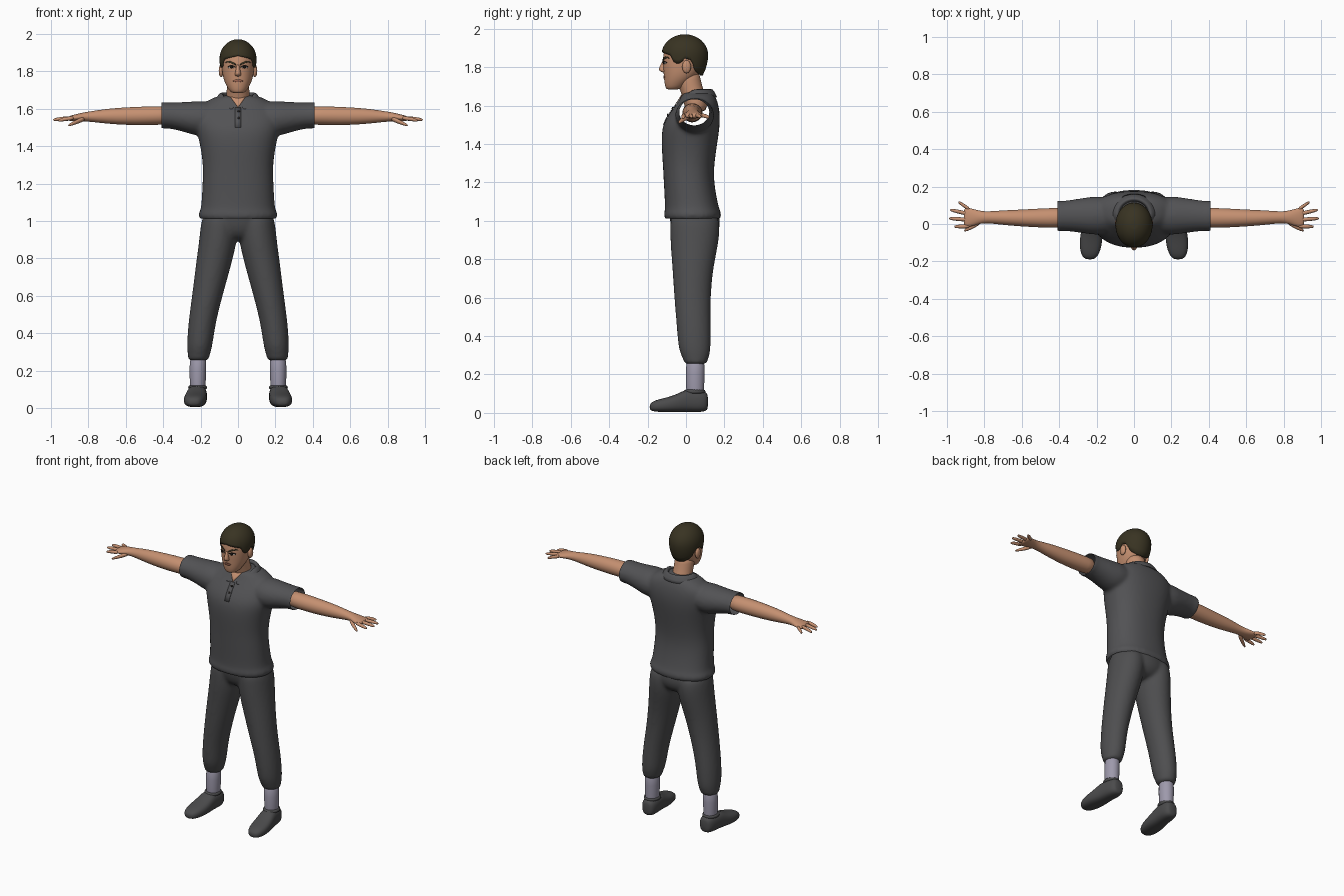
import bpy, bmesh, math
from mathutils import Vector
from mathutils.bvhtree import BVHTree

if "Cube" in bpy.data.objects:
    bpy.data.objects.remove(bpy.data.objects["Cube"])


def material(name, r, g, b):
    m = bpy.data.materials.new(name)
    m.use_nodes = True
    m.diffuse_color = (r, g, b, 1)
    bsdf = m.node_tree.nodes["Principled BSDF"]
    bsdf.inputs["Base Color"].default_value = (r, g, b, 1)
    bsdf.inputs["Roughness"].default_value = 0.8
    return m


SKIN = material("skin", 0.56, 0.28, 0.165)
HAIR = material("dark brown hair", 0.04, 0.033, 0.016)
SHIRT = material("shirt grey", 0.085, 0.085, 0.09)
PANTS = material("trouser grey", 0.077, 0.077, 0.08)
SHOE = material("shoe grey", 0.07, 0.07, 0.072)
SOCK = material("pale sock", 0.34, 0.32, 0.41)
DARK = material("near black", 0.015, 0.012, 0.01)
WHITE = material("eye white", 0.55, 0.5, 0.46)
LIP = material("lip", 0.36, 0.14, 0.09)


def finish(bm, name, mat, subsurf=0):
    bmesh.ops.recalc_face_normals(bm, faces=bm.faces)
    for f in bm.faces:
        f.smooth = True
    me = bpy.data.meshes.new(name)
    bm.to_mesh(me)
    bm.free()
    me.materials.append(mat)
    ob = bpy.data.objects.new(name, me)
    bpy.context.collection.objects.link(ob)
    if subsurf:
        ob.modifiers.new("Subdivision", "SUBSURF").levels = subsurf
        ob.modifiers["Subdivision"].render_levels = subsurf
    return ob


def loft(name, mat, axis, rings, sides=16, power=2.0, subsurf=1):
    """Rings are (position on axis, centre a, centre b, radius a, radius b)."""
    bm = bmesh.new()
    loops = []
    for p, ca, cb, ra, rb in rings:
        loop = []
        for i in range(sides):
            t = 2 * math.pi * i / sides
            c, s = math.cos(t), math.sin(t)
            a = ca + ra * math.copysign(abs(c) ** (2 / power), c)
            b = cb + rb * math.copysign(abs(s) ** (2 / power), s)
            co = {"x": (p, a, b), "y": (a, p, b), "z": (a, b, p)}[axis]
            loop.append(bm.verts.new(co))
        loops.append(loop)
    for lo, hi in zip(loops, loops[1:]):
        for i in range(sides):
            j = (i + 1) % sides
            bm.faces.new((lo[i], lo[j], hi[j], hi[i]))
    bm.faces.new(loops[0])
    bm.faces.new(loops[-1])
    return finish(bm, name, mat, subsurf)


def ball(name, mat, centre, radii):
    bm = bmesh.new()
    bmesh.ops.create_uvsphere(bm, u_segments=16, v_segments=10, radius=1)
    for v in bm.verts:
        v.co = Vector([c + r * k for c, r, k in zip(centre, radii, v.co)])
    return finish(bm, name, mat)


def evaluated(ob):
    dg = bpy.context.evaluated_depsgraph_get()
    return bpy.data.meshes.new_from_object(ob.evaluated_get(dg))


def fuse(base, extras, cuts, voxel=0.011):
    """Join closed lofts into one soft skin, then trim open ends."""
    for e in extras:
        m = base.modifiers.new("Join", "BOOLEAN")
        m.operation, m.object, m.solver = "UNION", e, "EXACT"
    r = base.modifiers.new("Skin", "REMESH")
    r.mode, r.voxel_size = "VOXEL", voxel
    s = base.modifiers.new("Soften", "SMOOTH")
    s.factor, s.iterations = 0.5, 5
    me = evaluated(base)
    base.modifiers.clear()
    bm = bmesh.new()
    bm.from_mesh(me)
    for co, no in cuts:
        bmesh.ops.bisect_plane(bm, geom=bm.verts[:] + bm.edges[:] + bm.faces[:],
                               plane_co=co, plane_no=no, clear_outer=True)
    for f in bm.faces:
        f.smooth, f.material_index = True, 0
    bm.to_mesh(base.data)
    bm.free()
    for e in extras:
        bpy.data.objects.remove(e)


def plate(name, mat, target, points, lift=0.002):
    """Thin strip on the front of a surface; points are (x, top z, bottom z)."""
    tree = BVHTree.FromObject(target, bpy.context.evaluated_depsgraph_get())
    bm = bmesh.new()
    pairs = []
    for x, top, low in points:
        col = []
        for k in range(4):
            z = low + (top - low) * k / 3
            hit = tree.ray_cast(Vector((x, -1, z)), Vector((0, 1, 0)))[0]
            col.append(bm.verts.new((x, (hit.y if hit else 0) - lift, z)))
        pairs.append(col)
    for a, b in zip(pairs, pairs[1:]):
        for k in range(3):
            bm.faces.new((a[k], b[k], b[k + 1], a[k + 1]))
    ob = finish(bm, name, mat)
    ob.modifiers.new("Thickness", "SOLIDIFY").thickness = 0.003
    ob.modifiers["Thickness"].offset = 0
    return ob


# Shirt: torso and sleeves in one hollow skin
shirt = loft("shirt", SHIRT, "z", [
    (0.99, 0, .035, .205, .144), (1.03, 0, .035, .212, .15), (1.045, 0, .034, .21, .148),
    (1.06, 0, .032, .197, .14), (1.2, 0, .014, .19, .13), (1.3, 0, .013, .186, .134),
    (1.42, 0, .018, .205, .148), (1.5, 0, .027, .228, .15), (1.56, 0, .045, .232, .132),
    (1.61, 0, .06, .215, .108), (1.645, 0, .065, .16, .09), (1.675, 0, .06, .1, .075)],
    sides=32, power=2.3, subsurf=2)
sleeves = [loft("sleeve", SHIRT, "x", [
    (s * .08, .045, 1.55, .09, .08), (s * .2, .045, 1.548, .105, .095),
    (s * .25, .045, 1.55, .098, .088), (s * .32, .045, 1.56, .087, .075),
    (s * .385, .043, 1.565, .08, .069), (s * .39, .043, 1.565, .083, .072),
    (s * .44, .043, 1.565, .082, .071)], sides=24, subsurf=2) for s in (1, -1)]
fuse(shirt, sleeves, [((.41, 0, 0), (1, 0, 0)), ((-.41, 0, 0), (-1, 0, 0)),
                      ((0, 0, 1.012), (0, 0, -1))])

# Trousers: hips and two legs gathered at the cuffs
trousers = loft("trousers", PANTS, "z", [
    (.89, 0, .05, .08, .07), (.93, 0, .05, .16, .115), (.98, 0, .05, .195, .132),
    (1.04, 0, .04, .19, .13), (1.1, 0, .03, .175, .12)], sides=24, subsurf=2)
legs = [loft("leg", PANTS, "z", [
    (.25, s * .213, .05, .05, .052), (.265, s * .211, .05, .057, .062),
    (.29, s * .209, .05, .06, .07), (.33, s * .205, .045, .069, .085),
    (.45, s * .194, .04, .073, .089), (.6, s * .164, .033, .082, .095),
    (.75, s * .134, .035, .094, .106), (.88, s * .108, .044, .102, .126),
    (.98, s * .1, .048, .1, .132), (1.05, s * .095, .04, .09, .12)],
    sides=24, subsurf=2) for s in (1, -1)]
fuse(trousers, legs, [])

# Neck and head
loft("neck", SKIN, "z", [(1.56, 0, .055, .075, .06), (1.63, 0, .048, .066, .062),
                         (1.68, 0, .03, .061, .062), (1.74, 0, .01, .062, .066),
                         (1.78, 0, .005, .06, .066)])
head = loft("head", SKIN, "z", [
    (1.683, 0, -.07, .025, .025), (1.69, 0, -.062, .042, .044), (1.715, 0, -.05, .058, .062),
    (1.74, 0, -.035, .071, .08), (1.77, 0, -.023, .081, .094), (1.81, 0, -.016, .087, .105),
    (1.85, 0, -.012, .09, .109), (1.9, 0, -.01, .086, .103), (1.94, 0, -.008, .06, .072)],
    sides=24, power=2.1, subsurf=2)
loft("nose", SKIN, "z", [(1.772, 0, -.11, .012, .012), (1.78, 0, -.117, .019, .022),
                         (1.79, 0, -.119, .016, .026), (1.815, 0, -.114, .011, .018),
                         (1.845, 0, -.105, .009, .012)], sides=12)
plate("mouth", LIP, head, [(-.026, 1.75, 1.747), (-.01, 1.756, 1.743), (0, 1.754, 1.742),
                           (.01, 1.756, 1.743), (.026, 1.75, 1.747)])
for s, side in ((1, "left"), (-1, "right")):
    ball(side + "_ear", SKIN, (s * .09, .003, 1.802), (.013, .023, .034))
    plate(side + "_eyebrow", HAIR, head, [
        (s * .012, 1.84, 1.832), (s * .035, 1.853, 1.842), (s * .055, 1.856, 1.848),
        (s * .066, 1.848, 1.845)])
    plate(side + "_eye", WHITE, head, [(s * .018, 1.822, 1.82), (s * .034, 1.829, 1.816),
                                       (s * .052, 1.823, 1.819)])
    plate(side + "_iris", DARK, head, [(s * .028, 1.827, 1.819), (s * .034, 1.829, 1.816),
                                       (s * .041, 1.827, 1.819)], lift=.004)
    plate(side + "_eyelid", DARK, head, [(s * .015, 1.825, 1.821), (s * .034, 1.834, 1.829),
                                         (s * .056, 1.826, 1.822)], lift=.004)

# Hair: cap whose lower edge follows a hairline around the head
hairline = [(0, 1.882), (35, 1.87), (52, 1.862), (62, 1.82), (78, 1.82), (90, 1.845),
            (108, 1.838), (122, 1.785), (150, 1.762), (180, 1.757)]


def hairline_z(deg):
    for (a0, z0), (a1, z1) in zip(hairline, hairline[1:]):
        if deg <= a1:
            return z0 + (z1 - z0) * (deg - a0) / (a1 - a0)
    return hairline[-1][1]


bm = bmesh.new()
rows, cols, crown = 12, 48, 1.865
grid = []
for r in range(rows + 2):
    row = []
    for c in range(cols):
        a = 2 * math.pi * c / cols
        deg = abs((math.degrees(a) + 180) % 360 - 180)
        k = min(r, rows) / rows
        z = 1.97 - (1.97 - hairline_z(deg)) * max(k, .03) ** 1.7
        up = (z - crown) / .106
        size = math.sqrt(max(0, 1 - up * up)) if up > 0 else 1 - .22 * up * up
        if r > rows:
            size *= .85
        row.append(bm.verts.new((.099 * size * math.sin(a),
                                 -.006 - .121 * size * math.cos(a), z)))
    grid.append(row)
bm.faces.new(grid[0])
for up, low in zip(grid, grid[1:]):
    for c in range(cols):
        d = (c + 1) % cols
        bm.faces.new((up[c], up[d], low[d], low[c]))
finish(bm, "hair", HAIR)

# Open collar with a V at the throat, placket and buttons
plate("throat", SKIN, shirt, [(-.036, 1.664, 1.656), (-.018, 1.664, 1.632), (0, 1.664, 1.606),
                              (.018, 1.664, 1.632), (.036, 1.664, 1.656)], lift=.004)
bm = bmesh.new()
rows = []
for i in range(33):
    a = math.radians(12 + 336 * i / 32)
    front = max(0, math.cos(a)) ** 1.5
    rows.append([bm.verts.new((rx * math.sin(a), .05 - ry * math.cos(a), z - drop * front))
                 for rx, ry, z, drop in ((.076, .07, 1.668, .045), (.086, .082, 1.692, .065),
                                         (.104, .096, 1.678, .065), (.126, .112, 1.645, .05))])
for a, b in zip(rows, rows[1:]):
    for k in range(3):
        bm.faces.new((a[k], b[k], b[k + 1], a[k + 1]))
collar = finish(bm, "collar", SHIRT, 1)
collar.modifiers.new("Thickness", "SOLIDIFY").thickness = .006
plate("placket", SHIRT, shirt, [(-.016, 1.605, 1.5), (.016, 1.605, 1.5)], lift=.003)
tree = BVHTree.FromObject(shirt, bpy.context.evaluated_depsgraph_get())
for z in (1.585, 1.55):
    hit = tree.ray_cast(Vector((.004, -1, z)), Vector((0, 1, 0)))[0]
    ball("button", DARK, (.004, hit.y - .004, z), (.008, .004, .008))

# Arms, hands, socks and shoes
fingers = [("index", -.012, .962, -.014, 1.535), ("middle", .022, .99, .03, 1.54),
           ("ring", .052, .985, .076, 1.54), ("little", .076, .94, .118, 1.538)]
for s, side in ((1, "left"), (-1, "right")):
    loft(side + "_arm", SKIN, "x", [
        (s * .36, .035, 1.565, .052, .05), (s * .42, .033, 1.563, .054, .05),
        (s * .5, .032, 1.562, .052, .051), (s * .6, .032, 1.56, .046, .048),
        (s * .7, .034, 1.56, .04, .041), (s * .79, .036, 1.558, .03, .028),
        (s * .83, .036, 1.556, .036, .024), (s * .87, .035, 1.551, .05, .019),
        (s * .9, .036, 1.548, .054, .014), (s * .91, .036, 1.547, .045, .009)])
    for name, y0, tip, y1, z1 in fingers:
        x0 = .875
        loft(side + "_" + name + "_finger", SKIN, "x", [
            (s * (x0 + (tip - x0) * k), y0 + (y1 - y0) * k, 1.55 + (z1 - 1.55) * k * k, w, w)
            for k, w in ((0, .012), (.5, .012), (.85, .01), (1, .005))], sides=8)
    loft(side + "_thumb", SKIN, "x", [
        (s * .815, .02, 1.55, .018, .015), (s * .85, -.005, 1.535, .017, .015),
        (s * .885, -.025, 1.52, .012, .011), (s * .91, -.037, 1.51, .006, .006)], sides=8)
    loft(side + "_sock", SOCK, "z", [
        (.06, s * .215, .05, .04, .045), (.13, s * .215, .047, .043, .048),
        (.2, s * .215, .048, .046, .05), (.3, s * .212, .05, .046, .05)])
    loft(side + "_shoe", SHOE, "y", [
        (-.19, s * .236, .03, .02, .013), (-.175, s * .236, .034, .041, .026),
        (-.14, s * .234, .038, .056, .034), (-.09, s * .23, .043, .062, .04),
        (-.04, s * .225, .052, .059, .049), (0, s * .221, .064, .055, .06),
        (.04, s * .217, .062, .053, .058), (.08, s * .214, .06, .05, .056),
        (.105, s * .213, .059, .04, .05), (.115, s * .212, .058, .025, .035)], power=2.6)
    loft(side + "_shoe_opening", SHOE, "z", [
        (.095, s * .216, .045, .05, .056), (.112, s * .216, .045, .052, .058),
        (.124, s * .216, .045, .049, .054)], sides=20)
